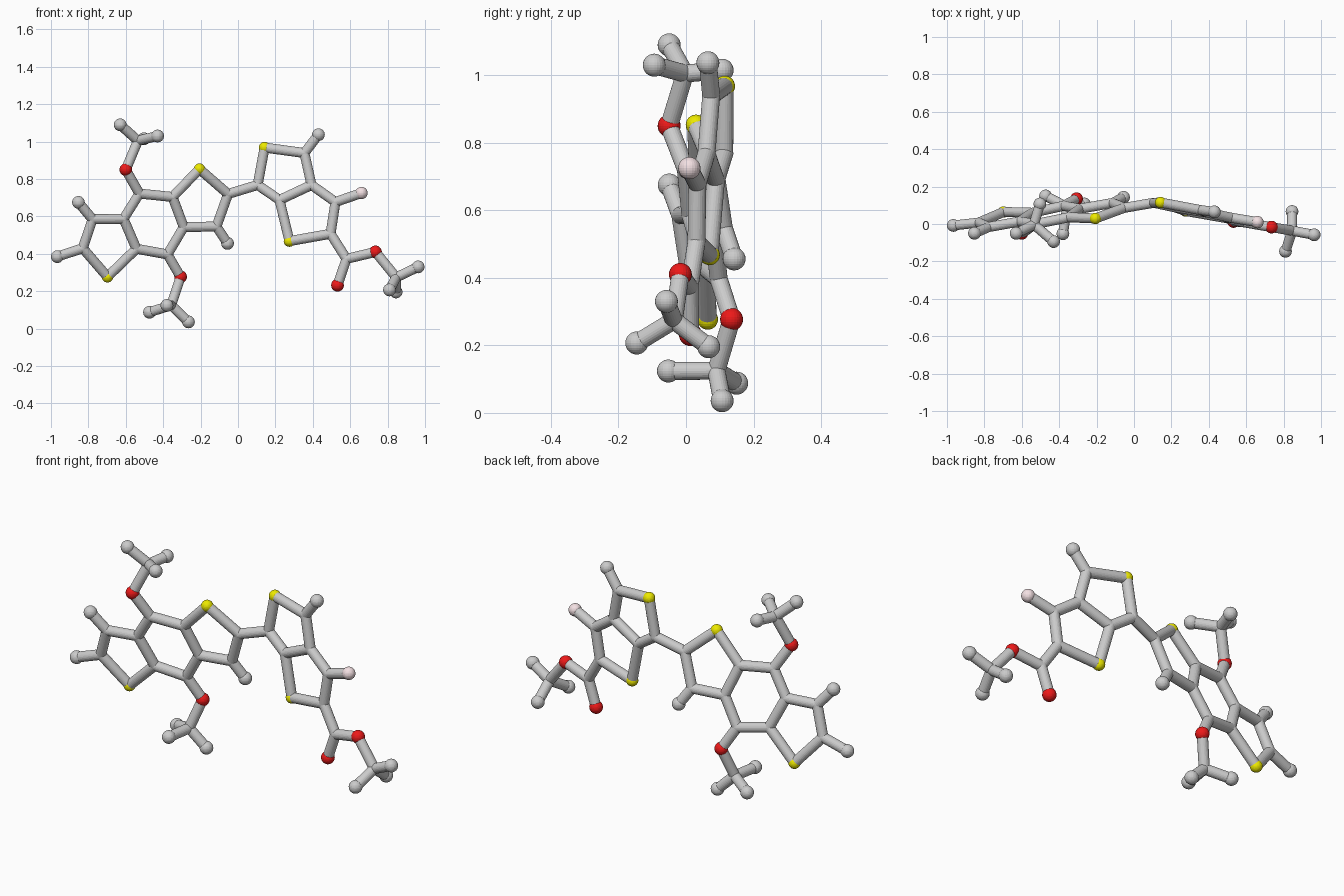
import bpy, bmesh
from mathutils import Vector, Matrix

if "Cube" in bpy.data.objects:
    bpy.data.objects.remove(bpy.data.objects["Cube"])

STICK, BALL = 0.0265, 0.034

def left(x, z):   # flat plane of the three-ring half
    return Vector((x, 0.251 + 0.182 * x - 0.2155 * z, z))

def right(x, z):  # flat plane of the two-ring half
    return Vector((x, 0.101 - 0.183 * x + 0.041 * z, z))

V = lambda x, y, z: Vector((x, y, z))

A = {
    # left thiophene ring and its end atoms
    'h1': left(-.966, .385), 'a': left(-.83, .43), 'h2': left(-.853, .675),
    'b': left(-.778, .585), 's1': left(-.698, .277),
    # centre six-ring
    'c': left(-.543, .427), 'd': left(-.612, .587), 'e': left(-.527, .722),
    'f': left(-.35, .704), 'g': left(-.29, .543), 'h': left(-.377, .397),
    # second thiophene ring
    's2': left(-.206, .853), 'i': left(-.053, .72), 'j': left(-.115, .546),
    'h3': left(-.056, .456),
    # two methoxy groups
    'o1': V(-.6, -.05, .85), 'm1': V(-.535, -.003, 1.005),
    'm1a': V(-.63, -.05, 1.09), 'm1b': V(-.43, -.094, 1.03), 'm1c': V(-.503, .107, 1.015),
    'o2': V(-.307, .135, .277), 'm2': V(-.357, .09, .125),
    'm2a': V(-.473, .15, .088), 'm2b': V(-.38, -.052, .124), 'm2c': V(-.265, .107, .036),
    # fused pair of rings on the right
    'k': right(.105, .768), 's3': right(.142, .968), 'l': right(.355, .939),
    'h4': right(.43, 1.037), 'm': right(.393, .768), 'n': right(.222, .688),
    's4': right(.275, .468), 'o': right(.495, .507), 'p': right(.521, .677),
    'f1': right(.66, .725),
    # ester tail
    'q': right(.58, .373), 'o3': right(.532, .232), 'o4': right(.735, .41),
    'm3': V(.846, -.036, .274), 'm3a': V(.963, -.058, .33),
    'm3b': V(.81, -.146, .207), 'm3c': V(.845, .067, .196),
}

BONDS = """h1-a a-b b-h2 a-s1 s1-c c-d d-b d-e e-f f-g g-h h-c
f-s2 s2-i i-j j-g j-h3 e-o1 o1-m1 m1-m1a m1-m1b m1-m1c
h-o2 o2-m2 m2-m2a m2-m2b m2-m2c i-k k-s3 s3-l l-h4 l-m m-n n-k
n-s4 s4-o o-p p-m p-f1 o-q q-o3 q-o4 o4-m3 m3-m3a m3-m3b m3-m3c""".split()

def ball(bm, p, r):
    bmesh.ops.create_uvsphere(bm, u_segments=24, v_segments=14, radius=r,
                              matrix=Matrix.Translation(p))

def stick(bm, p, q):
    d = q - p
    rot = d.to_track_quat('Z', 'Y').to_matrix().to_4x4()
    bmesh.ops.create_cone(bm, cap_ends=True, segments=24, radius1=STICK, radius2=STICK,
                          depth=d.length, matrix=Matrix.Translation((p + q) / 2) @ rot)

def finish(bm, name, color=None):
    me = bpy.data.meshes.new(name)
    bm.to_mesh(me)
    bm.free()
    ob = bpy.data.objects.new(name, me)
    bpy.context.collection.objects.link(ob)
    if color:
        mat = bpy.data.materials.new(name + "_color")
        mat.diffuse_color = (*color, 1)
        mat.use_nodes = True
        mat.node_tree.nodes["Principled BSDF"].inputs["Base Color"].default_value = mat.diffuse_color
        me.materials.append(mat)

def balls(name, keys, r, color=None):
    bm = bmesh.new()
    for k in keys:
        ball(bm, A[k], r)
    finish(bm, name, color)

# Bond sticks
bm = bmesh.new()
for b in BONDS:
    s, e = b.split('-')
    stick(bm, A[s], A[e])
finish(bm, "bonds")

# Atoms
ends = "h1 h2 h3 h4 m1a m1b m1c m2a m2b m2c m3a m3b m3c".split()
sulfur, oxygen = "s1 s2 s3 s4".split(), "o1 o2 o3 o4".split()
carbon = [k for k in A if k not in ends + sulfur + oxygen + ['f1']]
balls("carbon_joints", carbon, STICK + 0.0005)
balls("hydrogen_ends", ends, BALL)
balls("sulfur_atoms", sulfur, 0.0305, (0.85, 0.82, 0.0))
balls("oxygen_atoms", oxygen, BALL, (0.85, 0.01, 0.01))
balls("fluorine_atom", ['f1'], 0.033, (0.9, 0.75, 0.77))
